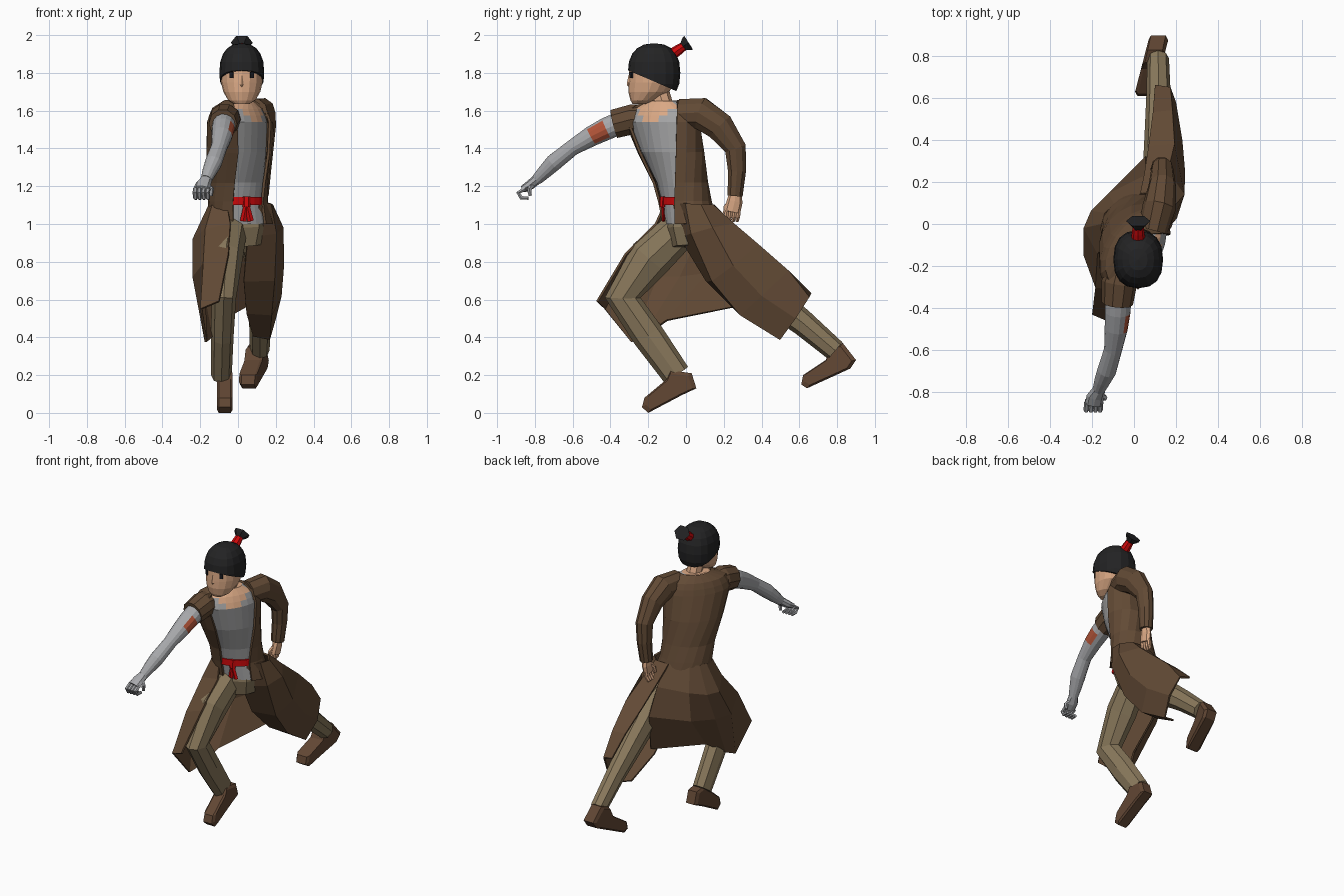
import bpy, bmesh, math
from mathutils import Vector, Matrix


def material(name, r, g, b):
    m = bpy.data.materials.new(name)
    lin = [((c / 255 + 0.055) / 1.055) ** 2.4 if c > 10 else c / 255 / 12.92 for c in (r, g, b)]
    m.diffuse_color = (*lin, 1)
    return m


COAT = material("coat brown", 98, 74, 53)
PANTS = material("olive cloth", 138, 121, 92)
SKIN = material("skin", 220, 170, 134)
VEST = material("grey cloth", 164, 164, 165)
METAL = material("grey metal", 168, 169, 172)
HAIR = material("black hair", 35, 35, 36)
RED = material("red cloth", 205, 8, 10)
SHOE = material("shoe leather", 98, 71, 52)
PATCH = material("rust patch", 178, 84, 56)
EYE = material("dark eye", 24, 26, 32)


def finish(name, bm, mats, thick=0):
    bmesh.ops.recalc_face_normals(bm, faces=bm.faces)
    me = bpy.data.meshes.new(name)
    bm.to_mesh(me)
    bm.free()
    ob = bpy.data.objects.new(name, me)
    bpy.context.collection.objects.link(ob)
    for m in mats:
        me.materials.append(m)
    if thick:
        s = ob.modifiers.new("cloth", "SOLIDIFY")
        s.thickness, s.offset = thick, 0
    return ob


def loft(name, rows, *mats, closed=True, thick=0):
    """Skin between rows of points; closed rows are rings with end caps."""
    bm = bmesh.new()
    vs = [[bm.verts.new(p) for p in row] for row in rows]
    n = len(rows[0])
    for a, b in zip(vs, vs[1:]):
        for i in range(n if closed else n - 1):
            j = (i + 1) % n
            bm.faces.new((a[i], a[j], b[j], b[i]))
    if closed:
        bm.faces.new(vs[0])
        bm.faces.new(vs[-1])
    return finish(name, bm, mats, thick)


def tube(name, path, *mats, sides=8):
    """Limb along path of (x, y, z, side radius, depth radius)."""
    pts = [Vector(p[:3]) for p in path]
    rows = []
    for i, p in enumerate(pts):
        t = Vector()
        if i:
            t += (p - pts[i - 1]).normalized()
        if i < len(pts) - 1:
            t += (pts[i + 1] - p).normalized()
        t.normalize()
        s = Vector((1, 0, 0))
        s = (s - t * s.dot(t)).normalized()
        u = t.cross(s)
        a, b = path[i][3], path[i][-1]
        rows.append([p + s * a * math.cos(k * math.tau / sides) + u * b * math.sin(k * math.tau / sides)
                     for k in range(sides)])
    return loft(name, rows, *mats)


def prism(name, profile, x0, y0, lean, half, mat):
    """Side profile in y, z given a width; lean shifts x with y."""
    rows = []
    cy = sum(p[0] for p in profile) / len(profile)
    cz = sum(p[1] for p in profile) / len(profile)
    for off, k in ((-half, .85), (-half * .75, 1), (half * .75, 1), (half, .85)):
        rows.append([(x0 + lean * (y - y0) + off, cy + (y - cy) * k, cz + (z - cz) * k) for y, z in profile])
    return loft(name, rows, mat)


# twisted torso sections: z, centre x, centre y, half width, half depth, turn, coat opening
SECTIONS = [(1.0, .02, .02, .155, .12, 20, 32), (1.12, .0, -.005, .145, .115, 28, 33),
            (1.22, .0, -.03, .145, .115, 36, 37), (1.38, .0, -.08, .172, .13, 50, 42),
            (1.54, .005, -.125, .2, .12, 56, 46), (1.575, .005, -.125, .19, .108, 56, 47),
            (1.61, .005, -.125, .172, .092, 56, 50), (1.65, .015, -.12, .085, .06, 56, 78)]


def arc(sec, grow, t0, t1, n, z=None):
    zz, cx, cy, w, d, turn, _ = sec
    a = math.radians(turn)
    W, N = Vector((math.cos(a), math.sin(a), 0)), Vector((math.sin(a), -math.cos(a), 0))
    c = Vector((cx, cy, zz if z is None else z))
    out = []
    for i in range(n):
        t = math.radians(t0 + (t1 - t0) * i / (n - 1))
        out.append(c + W * (w + grow) * math.cos(t) + N * (d + grow) * math.sin(t))
    return out


# torso with vest, bare skin in the neckline
torso = loft("vest", [arc(s, 0, 0, 345, 24) for s in SECTIONS], VEST, SKIN)
across = Vector((math.cos(math.radians(56)), math.sin(math.radians(56)), 0))
for f in torso.data.polygons:
    side = abs((f.center - Vector((.005, -.125, 0))).dot(across))
    f.material_index = int(side < (f.center.z - 1.53) * 1.1 + .012 and f.center.z > 1.55)

# coat body, open at the chest
loft("coat_body", [arc(s, .014, 90 + s[6], 450 - s[6], 15) for s in SECTIONS], COAT, closed=False, thick=.014)

# coat tails: each row runs from the front edge round the outside to the back
left_tail = [
    [(.115, -.065, 1.11), (.17, 0, 1.11), (.18, .08, 1.1), (.13, .14, 1.1), (.03, .145, 1.1)],
    [(.05, -.03, .93), (.2, .03, .95), (.235, .14, .98), (.16, .25, 1.0), (.05, .24, 1.0)],
    [(.03, .11, .7), (.19, .14, .7), (.238, .25, .78), (.19, .38, .89), (.07, .37, .88)],
    [(.045, .28, .53), (.175, .29, .52), (.225, .4, .62), (.18, .54, .75), (.09, .53, .75)],
    [(.08, .48, .41), (.165, .5, .39), (.195, .58, .5), (.17, .65, .61), (.1, .66, .63)]]
right_tail = [
    [(-.06, -.11, 1.11), (-.13, -.08, 1.11), (-.15, .0, 1.1), (-.135, .05, 1.1), (-.09, .09, 1.1), (.05, .145, 1.1)],
    [(-.04, -.16, 1.0), (-.17, -.14, .97), (-.235, -.02, .92), (-.2, .06, .92), (-.12, .14, .94), (.06, .23, .97)],
    [(-.05, -.32, .84), (-.18, -.3, .79), (-.235, -.15, .72), (-.2, -.03, .72), (-.12, .12, .74), (.06, .32, .8)],
    [(-.1, -.47, .59), (-.195, -.43, .55), (-.17, -.29, .375), (-.14, -.23, .4), (-.08, -.1, .49), (.06, .3, .57)]]
loft("left_coat_tail", left_tail, COAT, closed=False, thick=.012)
loft("right_coat_tail", right_tail, COAT, closed=False, thick=.012)

# red belt with knot and two hanging ends
loft("belt", [arc(SECTIONS[1], .008, 52, 130, 7, z) for z in (1.1, 1.143)], RED, closed=False, thick=.012)
tube("belt_knot", [(.045, -.122, 1.145, .02, .015), (.045, -.125, 1.09, .022, .016)], RED, sides=6)
for k, dx in (("left", .022), ("right", -.018)):
    tube("belt_end_" + k, [(.045, -.125, 1.11, .013, .008), (.045 + dx, -.118, 1.015, .017, .008)], RED, sides=4)

# trousers
tube("hips", [(.02, .01, 1.09, .12, .095), (.02, .01, .98, .13, .11), (.03, .01, .88, .09, .08)], PANTS)
tube("right_trouser_leg", [(-.03, -.02, .98, .08, .1), (-.06, -.19, .82, .085, .115), (-.075, -.335, .61, .065, .095),
                           (-.083, -.2, .41, .06, .085), (-.088, -.05, .2, .055, .075)], PANTS)
tube("left_trouser_leg", [(.07, .07, .95, .075, .08), (.115, .22, .79, .075, .1), (.12, .42, .63, .07, .085),
                          (.117, .62, .475, .058, .068), (.115, .79, .33, .052, .058)], PANTS)

# shoes
prism("right_shoe", [(-.08, .225), (.03, .21), (.055, .13), (-.02, .095), (-.2, .0), (-.233, .03), (-.22, .08), (-.1, .18)],
      -.07, 0, 0, .042, SHOE)
prism("left_shoe", [(.77, .35), (.83, .37), (.9, .28), (.87, .235), (.64, .13), (.61, .15), (.62, .2), (.74, .28)],
      .105, .85, .22, .047, SHOE)

# sleeves
tube("right_short_sleeve", [(-.05, -.18, 1.56, .07, .07), (-.07, -.28, 1.555, .085, .083), (-.08, -.38, 1.53, .075, .08)],
     COAT, sides=10)
tube("left_sleeve", [(.09, -.03, 1.585, .07, .08), (.12, .08, 1.585, .08, .088), (.135, .18, 1.515, .066, .08),
                     (.135, .262, 1.4, .053, .06), (.128, .27, 1.28, .047, .05), (.12, .26, 1.15, .042, .042)], COAT, sides=10)

# metal arm with a rust patch on its inner side
arm = tube("metal_arm", [(-.07, -.3, 1.555, .062), (-.078, -.42, 1.505, .061), (-.085, -.5, 1.465, .055),
                         (-.1, -.6, 1.405, .043), (-.13, -.7, 1.325, .046), (-.15, -.745, 1.28, .039),
                         (-.168, -.79, 1.235, .03)], METAL, PATCH, sides=14)
for f in arm.data.polygons:
    f.material_index = int(-.5 < f.center.y < -.42 and f.normal.x > .75)

# metal hand, reaching with bent fingers
tube("metal_palm", [(-.165, -.785, 1.24, .03, .027), (-.185, -.825, 1.207, .042, .026), (-.192, -.862, 1.185, .042, .02)], METAL)
for i in range(4):
    x = -.225 + .022 * i
    tube(f"metal_finger_{i + 1}", [(x, -.85, 1.188, .013), (x - .003, -.888, 1.165, .013),
                                   (x, -.872, 1.138, .012), (x + .002, -.835, 1.137, .01)], METAL, sides=6)
tube("metal_thumb", [(-.165, -.81, 1.21, .015), (-.14, -.83, 1.185, .014), (-.143, -.825, 1.15, .01)], METAL, sides=6)

# left hand, hanging
tube("left_palm", [(.12, .262, 1.17, .026, .03), (.118, .258, 1.12, .025, .042), (.114, .245, 1.065, .022, .043)], SKIN)
for i in range(4):
    y = .217 + .021 * i
    tube(f"left_finger_{i + 1}", [(.114, y, 1.075, .012), (.108, y - .004, 1.04, .012), (.093, y - .01, 1.015, .01)], SKIN, sides=6)
tube("left_thumb", [(.113, .235, 1.12, .014), (.098, .21, 1.09, .013), (.092, .205, 1.055, .01)], SKIN, sides=6)

# neck and head
tube("neck", [(.025, -.11, 1.57, .075, .06), (.022, -.12, 1.63, .05, .052), (.02, -.15, 1.72, .05, .055)], SKIN)
head = [(1.635, -.25, .04, .033), (1.655, -.23, .072, .064), (1.7, -.197, .098, .108), (1.75, -.18, .11, .125),
        (1.83, -.175, .113, .126), (1.89, -.17, .085, .1), (1.92, -.17, .04, .05)]
loft("head", [[(.02 + rx * math.cos(k * math.tau / 16), cy + ry * math.sin(k * math.tau / 16), z) for k in range(16)]
              for z, cy, rx, ry in head], SKIN)
tube("nose", [(.02, -.3, 1.785, .005, .005), (.02, -.304, 1.74, .01, .01), (.02, -.297, 1.725, .008, .006)], SKIN, sides=4)

# eyes: thin plates on the face
for k, sx in (("left", 1), ("right", -1)):
    bm = bmesh.new()
    bmesh.ops.create_cube(bm, size=1, matrix=Matrix.Translation((.02 + sx * .054, -.29, 1.79))
                          @ Matrix.Rotation(sx * .45, 4, 'Z') @ Matrix.Diagonal((.022, .008, .032, 1)))
    finish(k + "_eye", bm, [EYE])

# boxy hair cap cut along a slanted hairline
bm = bmesh.new()
bmesh.ops.create_uvsphere(bm, u_segments=16, v_segments=10, radius=1)
for v in bm.verts:
    x, y, z = (math.copysign(abs(c) ** .84, c) for c in v.co)
    v.co = (.02 + .119 * x, -.169 + .139 * y, 1.8 + .157 * z)
bmesh.ops.bisect_plane(bm, geom=bm.verts[:] + bm.edges[:] + bm.faces[:], plane_co=(0, -.31, 1.815),
                       plane_no=(0, -.43, -1), clear_outer=True)
bmesh.ops.holes_fill(bm, edges=[e for e in bm.edges if e.is_boundary])
finish("hair_cap", bm, [HAIR])

# topknot with red tie
tube("hair_tie", [(.02, -.078, 1.895, .034, .03), (.02, -.04, 1.922, .03, .028), (.02, -.014, 1.94, .026, .024)], RED)
tube("topknot", [(.02, -.018, 1.938, .024, .024), (.02, .0, 1.951, .043, .043), (.02, .014, 1.96, .058, .05)], HAIR, sides=6)
